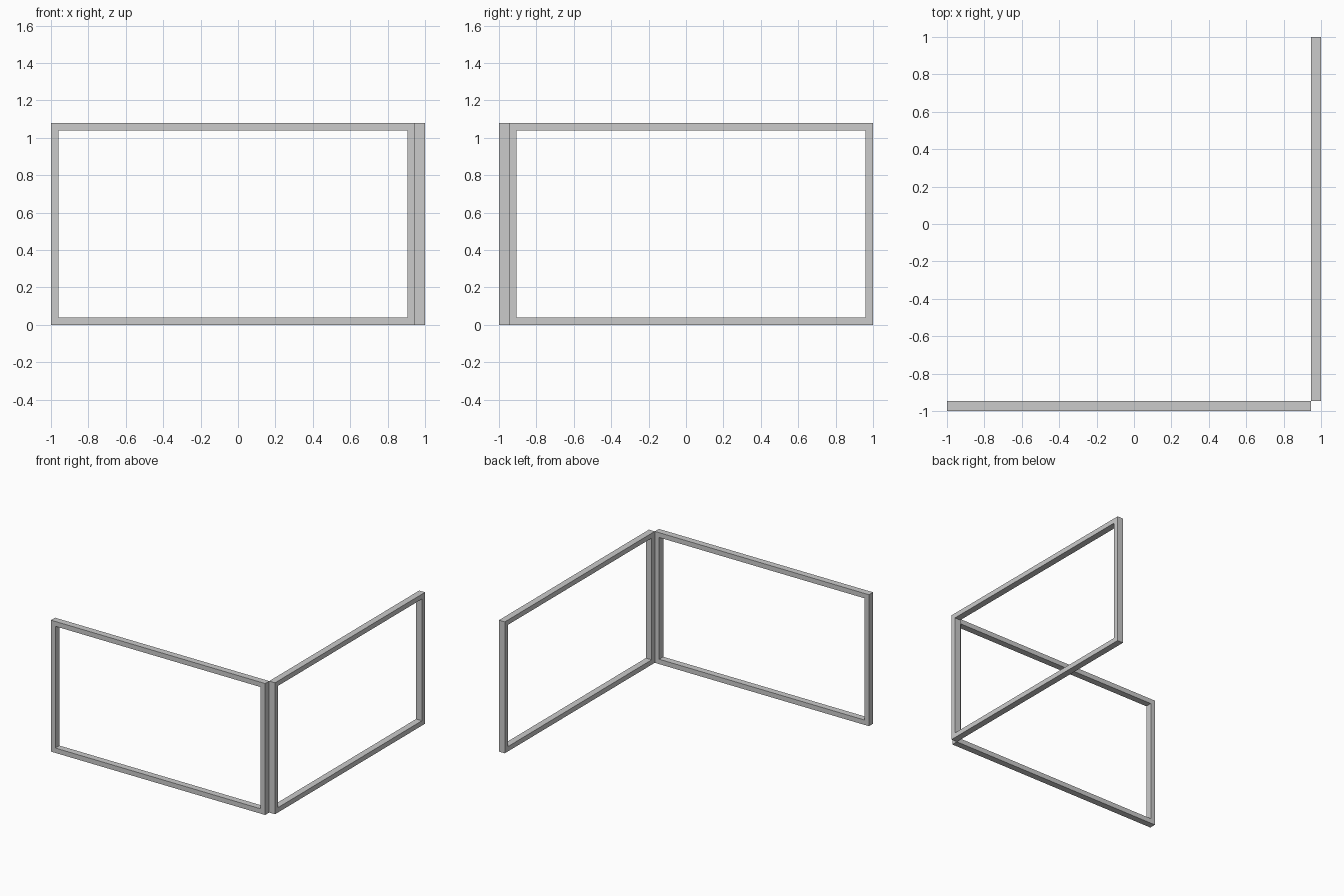
import bpy, bmesh
from mathutils import Matrix, Vector
from math import radians

if "Cube" in bpy.data.objects:
    bpy.data.objects.remove(bpy.data.objects["Cube"])

LENGTH, HEIGHT, DEPTH, BAR = 1.947, 1.08, 0.053, 0.04


def make_frame(name, origin, angle):
    """Upright rectangular frame running along local x, depth along local y."""
    bm = bmesh.new()

    def loop(inset, y):
        x0, x1, z0, z1 = inset, LENGTH - inset, inset, HEIGHT - inset
        return [bm.verts.new((x, y, z)) for x, z in
                ((x0, z0), (x1, z0), (x1, z1), (x0, z1))]

    # Four rectangular loops around the section, bridged into a closed ring
    rings = [loop(0, 0), loop(BAR, 0), loop(BAR, DEPTH), loop(0, DEPTH)]
    for i in range(4):
        a, b = rings[i], rings[(i + 1) % 4]
        for j in range(4):
            k = (j + 1) % 4
            bm.faces.new((a[j], a[k], b[k], b[j]))
    bmesh.ops.recalc_face_normals(bm, faces=bm.faces)
    bm.transform(Matrix.Translation(Vector(origin)) @ Matrix.Rotation(radians(angle), 4, 'Z'))

    mesh = bpy.data.meshes.new(name)
    bm.to_mesh(mesh)
    bm.free()
    bpy.context.collection.objects.link(bpy.data.objects.new(name, mesh))


# Two open frames meeting corner to corner at the front right
make_frame("front_frame", (-1, -1, 0), 0)
make_frame("right_frame", (1, LENGTH - 1 - LENGTH + DEPTH, 0), 90)
